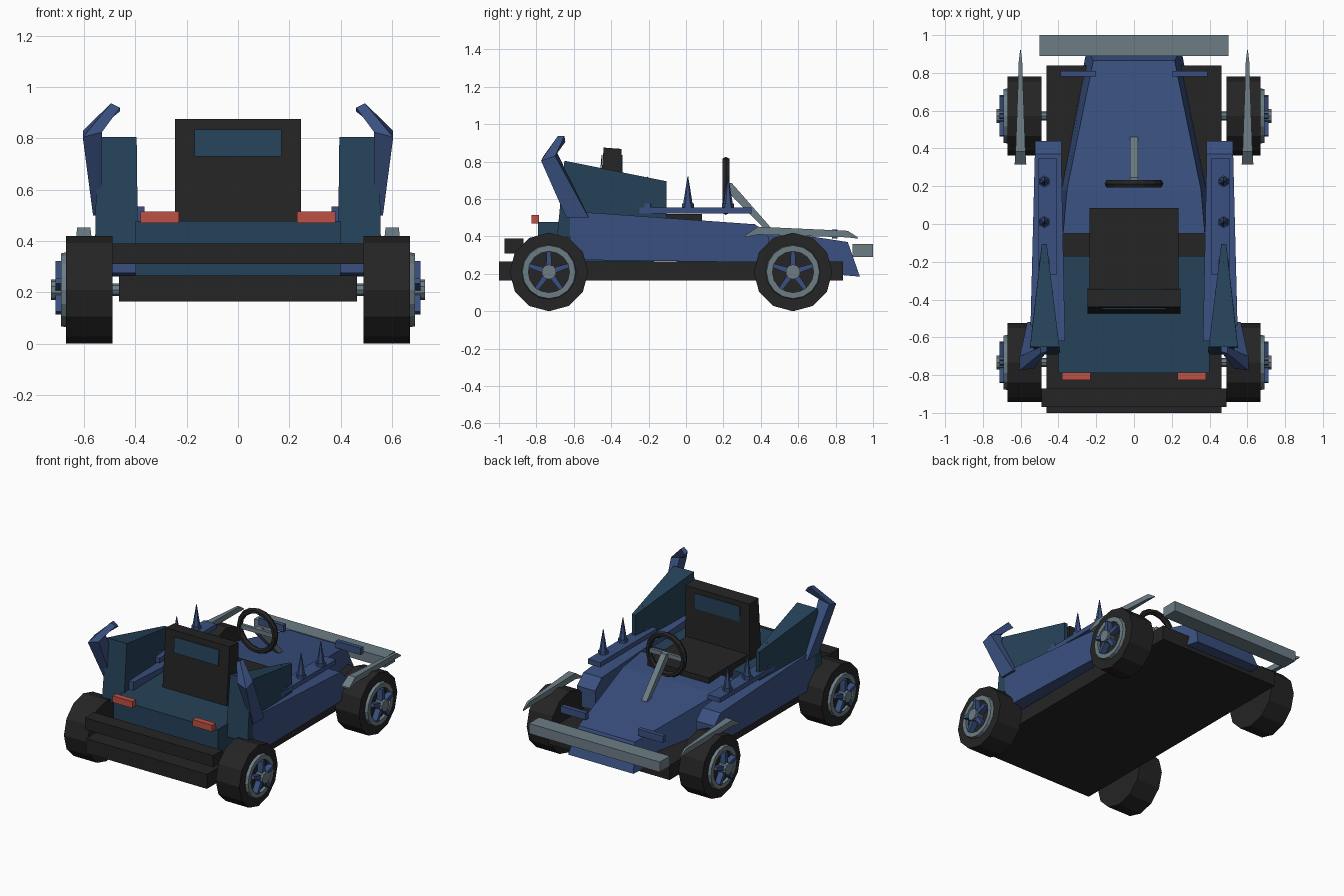
import bpy, bmesh, math
from mathutils import Vector, Matrix

if "Cube" in bpy.data.objects:
    bpy.data.objects.remove(bpy.data.objects["Cube"])


def material(name, rgb):
    m = bpy.data.materials.new(name)
    m.diffuse_color = (*rgb, 1)
    m.use_nodes = True
    m.node_tree.nodes["Principled BSDF"].inputs["Base Color"].default_value = m.diffuse_color
    return m


BLUE = material("body blue", (0.042, 0.080, 0.215))
TEAL = material("dark teal", (0.019, 0.055, 0.100))
BLACK = material("rubber black", (0.018, 0.018, 0.018))
GREY = material("metal grey", (0.150, 0.205, 0.235))
RED = material("lamp red", (0.510, 0.080, 0.058))


def finish(name, bm, mat):
    bmesh.ops.recalc_face_normals(bm, faces=bm.faces[:])
    me = bpy.data.meshes.new(name)
    bm.to_mesh(me)
    bm.free()
    me.materials.append(mat)
    ob = bpy.data.objects.new(name, me)
    bpy.context.collection.objects.link(ob)
    return ob


def loft(name, rings, mat, closed=False):
    """Skin a row of equal-length rings; cap the ends unless closed."""
    bm = bmesh.new()
    vs = [[bm.verts.new(p) for p in r] for r in rings]
    n = len(vs[0])
    pairs = list(zip(vs, vs[1:] + vs[:1])) if closed else list(zip(vs, vs[1:]))
    for a, b in pairs:
        for i in range(n):
            j = (i + 1) % n
            bm.faces.new((a[i], a[j], b[j], b[i]))
    if not closed:
        bm.faces.new(vs[0])
        bm.faces.new(vs[-1])
    return finish(name, bm, mat)


def rect(x0, x1, y, z0, z1):
    return [(x0, y, z0), (x1, y, z0), (x1, y, z1), (x0, y, z1)]


def box(name, x, y, z, mat):
    return loft(name, [rect(x[0], x[1], yy, z[0], z[1]) for yy in y], mat)


def prism_x(name, profile, x0, x1, mat):
    return loft(name, [[(x, y, z) for y, z in profile] for x in (x0, x1)], mat)


def circle_x(x, c, r, n):
    return [(x, c[0] + r * math.sin(2 * math.pi * i / n),
             c[1] + r * math.cos(2 * math.pi * i / n)) for i in range(n)]


def disc_x(name, x0, x1, c, r, n, mat):
    return loft(name, [circle_x(x0, c, r, n), circle_x(x1, c, r, n)], mat)


def flip(rings, s):
    return [[(s * x, y, z) for x, y, z in r] for r in rings]


# chassis and bumpers
box("chassis", (-.463, .463), (-1, .84), (.165, .265), BLACK)
box("rear_bumper", (-.49, .49), (-.97, -.87), (.31, .39), BLACK)
box("front_bumper", (-.5, .5), (.89, 1.0), (.29, .36), GREY)

# rear body and hood
box("rear_body", (-.4, .4), (-.79, -.17), (.26, .478), TEAL)
loft("hood", [
    [(-.385, -.05, .25), (.385, -.05, .25), (.375, -.05, .49), (-.375, -.05, .49)],
    [(-.385, .18, .25), (.385, .18, .25), (.355, .18, .475), (-.355, .18, .475)],
    [(-.25, .93, .185), (.25, .93, .185), (.215, .865, .37), (-.215, .865, .37)]], BLUE)

# seat
box("seat_cushion", (-.235, .235), (-.36, .085), (.44, .52), BLACK)
prism_x("seat_back", [(-.44, .875), (-.345, .868), (-.34, .46), (-.475, .46)],
        -.245, .245, BLACK)
prism_x("seat_rear_panel", [(-.4515, .835), (-.446, .835), (-.455, .73), (-.4605, .73)],
        -.17, .17, TEAL)
box("seat_front_panel", (-.17, .17), (-.346, -.339), (.73, .835), TEAL)

# steering wheel, bar and column
rings = []
for i in range(16):
    a = 2 * math.pi * i / 16
    ring = []
    for k in range(6):
        b = 2 * math.pi * k / 6
        r = .136 + .019 * math.cos(b)
        ring.append((r * math.cos(a), .213 + .022 * math.sin(b), .67 + r * math.sin(a)))
    rings.append(ring)
loft("steering_wheel", rings, BLACK, closed=True)
box("steering_bar", (-.13, .13), (.205, .225), (.655, .685), GREY)
prism_x("steering_column", [(.215, .685), (.245, .685), (.46, .44), (.42, .44), (.215, .645)],
        -.02, .02, GREY)

for s, side in ((1, "right"), (-1, "left")):
    # side pod, rear fin and bent arm
    loft(f"{side}_side_pod", flip([
        rect(.365, .55, -.62, .275, .535),
        rect(.385, .525, .37, .262, .465),
        rect(.385, .525, .44, .262, .40)], s), BLUE)
    loft(f"{side}_fin", flip([
        [(.39, -.69, .39), (.557, -.69, .39), (.55, -.65, .805), (.395, -.65, .805)],
        rect(.462, .488, -.105, .48, .695)], s), TEAL)
    loft(f"{side}_arm", flip([
        [(.53, -.62, .50), (.565, -.64, .50), (.565, -.52, .50), (.53, -.52, .50)],
        [(.53, -.765, .825), (.605, -.775, .805), (.605, -.70, .83), (.53, -.69, .85)],
        [(.46, -.675, .92), (.495, -.685, .937), (.495, -.65, .937), (.46, -.645, .905)]],
        s), BLUE)

    # spiked rail
    xs = sorted((s * .41, s * .505))
    box(f"{side}_spike_rail", xs, (-.27, .35), (.522, .555), BLUE)
    for i, y in enumerate((-.205, .01, .225)):
        bm = bmesh.new()
        for r0, r1, z0, z1 in ((.032, .032, .545, .575), (.025, .002, .575, .72)):
            bmesh.ops.create_cone(bm, cap_ends=True, segments=6, radius1=r0, radius2=r1,
                                  depth=z1 - z0,
                                  matrix=Matrix.Translation((s * .475, y, (z0 + z1) / 2)))
        finish(f"{side}_spike_{i + 1}", bm, BLUE)

    # front tab, tail lamp and mudguard blade
    box(f"{side}_front_tab", sorted((s * .2, s * .39)), (.78, .81), (.39, .437), BLUE)
    box(f"{side}_tail_lamp", sorted((s * .23, s * .38)), (-.825, -.785), (.47, .515), RED)
    loft(f"{side}_mudguard", flip([
        rect(.57, .632, .315, .395, .405),
        rect(.575, .627, .385, .41, .452),
        rect(.592, .61, .865, .395, .43),
        rect(.599, .603, .92, .388, .394)], s), GREY)

    # wheels with rims, spokes and hubs
    for y, end in ((.572, "front"), (-.733, "rear")):
        c = (y, .21)
        n = f"{side}_{end}"
        disc_x(f"{n}_tire", s * .49, s * .67, c, .21, 12, BLACK)
        disc_x(f"{n}_axle", s * .40, s * .50, c, .024, 8, GREY)
        loft(f"{n}_rim", [circle_x(s * x, c, r, 16) for x, r in
                          ((.665, .147), (.69, .142), (.69, .11), (.665, .11))],
             GREY, closed=True)
        disc_x(f"{n}_hub", s * .665, s * .728, c, .04, 10, GREY)
        for k in range(5):
            a = 2 * math.pi * k / 5
            d, t = Vector((math.sin(a), math.cos(a))), Vector((math.cos(a), -math.sin(a)))
            prof = [Vector(c) + d * u + t * v for u, v in
                    ((.02, -.016), (.112, -.011), (.112, .011), (.02, .016))]
            prism_x(f"{n}_spoke_{k + 1}", [tuple(p) for p in prof], s * .672, s * .712, BLUE)
